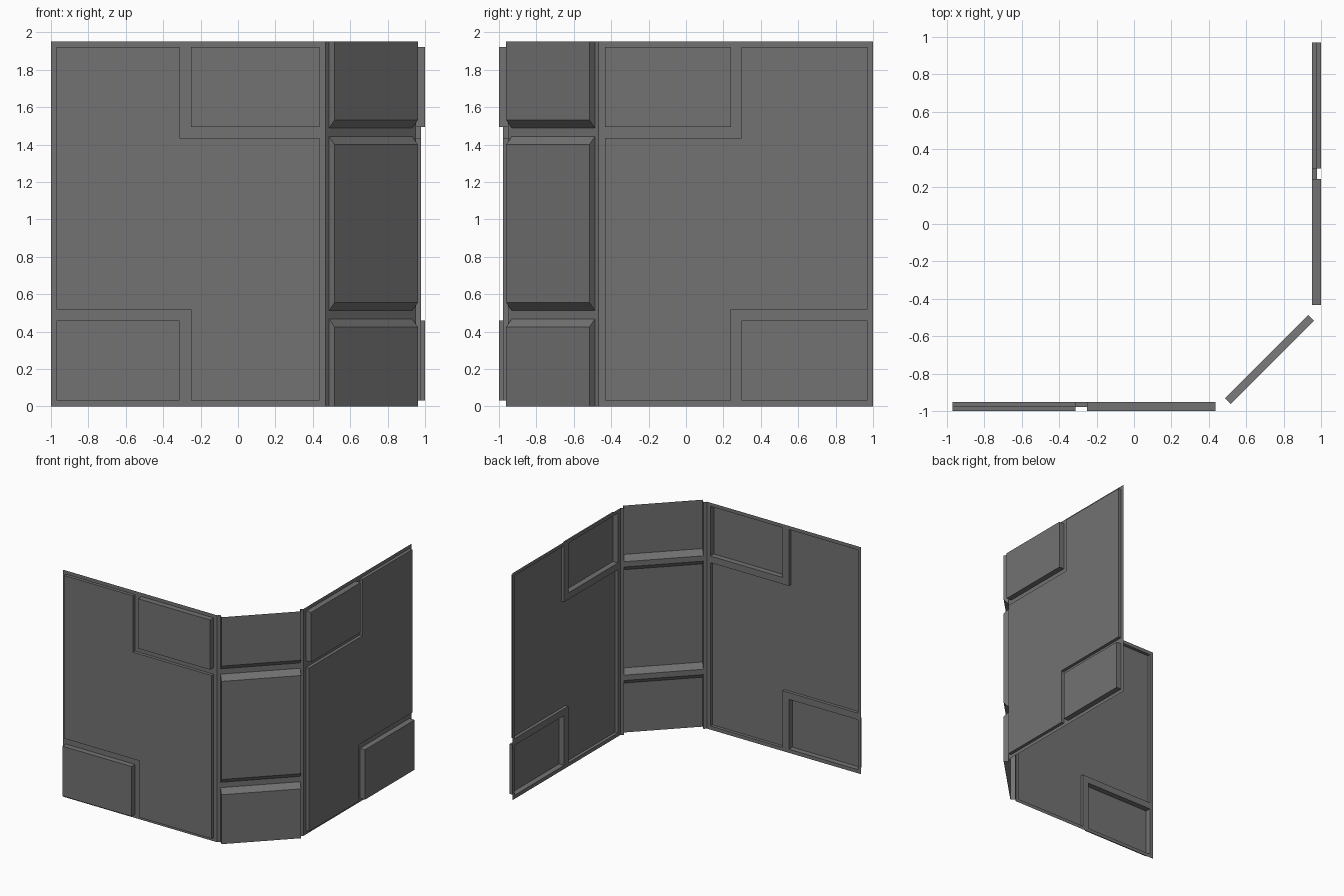
import bpy
from mathutils import Vector

if "Cube" in bpy.data.objects:
    bpy.data.objects.remove(bpy.data.objects["Cube"])

H = 1.952               # wall height
BASE = 0.952            # distance of the groove plane from the centre
LOW, HIGH = 0.027, 0.048  # relief of the large and small plates
END = 0.467             # where flat walls meet the diagonal

# Dark grey finish
dark_grey = bpy.data.materials.new("dark_grey")
dark_grey.diffuse_color = (0.17, 0.17, 0.17, 1)
dark_grey.use_nodes = True
dark_grey.node_tree.nodes["Principled BSDF"].inputs["Base Color"].default_value = dark_grey.diffuse_color


def make_object(name, faces):
    """Weld a list of polygons into one sheet object."""
    index, polys = {}, []
    for face in faces:
        ids = []
        for p in face:
            key = tuple(round(c, 5) for c in p)
            ids.append(index.setdefault(key, len(index)))
        polys.append(ids)
    mesh = bpy.data.meshes.new(name)
    mesh.from_pydata(list(index), [], polys)
    mesh.materials.append(dark_grey)
    obj = bpy.data.objects.new(name, mesh)
    bpy.context.collection.objects.link(obj)
    return obj


def relief_wall(name, us, zs, columns, place):
    """Stepped sheet: each grid cell sits at its own depth, joined by square walls."""
    faces = []
    for i, col in enumerate(columns):
        u0, u1 = us[i], us[i + 1]
        for j, d in enumerate(col):
            z0, z1 = zs[j], zs[j + 1]
            faces.append([place(u0, d, z0), place(u1, d, z0),
                          place(u1, d, z1), place(u0, d, z1)])
            if i + 1 < len(columns) and columns[i + 1][j] != d:
                e = columns[i + 1][j]
                faces.append([place(u1, d, z0), place(u1, e, z0),
                              place(u1, e, z1), place(u1, d, z1)])
            if j + 1 < len(col) and col[j + 1] != d:
                e = col[j + 1]
                faces.append([place(u0, d, z1), place(u1, d, z1),
                              place(u1, e, z1), place(u0, e, z1)])
    return make_object(name, faces)


# Flat walls: two stepped L-shaped plates with small raised corner plates
zs = [0, 0.031, 0.46, 0.518, 1.436, 1.493, 1.921, H]
rim = [0] * 7
outer = [0, HIGH, 0, LOW, LOW, LOW, 0]
middle = [0, 0, 0, LOW, 0, 0, 0]
inner = [0, LOW, LOW, LOW, 0, HIGH, 0]
columns = [rim, outer, middle, inner, rim]

relief_wall("front_wall", [-1, -0.97, -0.313, -0.252, 0.435, END], zs, columns,
            lambda u, d, z: Vector((u, -BASE - d, z)))
relief_wall("right_wall", [-END, -0.433, 0.24, 0.297, 0.971, 1], zs, columns[::-1],
            lambda u, d, z: Vector((BASE + d, u, z)))

# Diagonal corner: chamfered plates separated by horizontal grooves
R = 0.5 ** 0.5
length = (BASE - END) / R
D = 0.042
MARGIN = 0.028


def diagonal(u, d, z):
    return Vector((END + (u + d) * R, -BASE + (u - d) * R, z))


profile = [(0, D), (0.425, D), (0.467, 0), (0.513, 0), (0.556, D),
           (1.4, D), (1.443, 0), (1.489, 0), (1.532, D), (H, D)]
ua, ub = MARGIN, length - MARGIN
faces = []
for a, b in ((0, ua), (ub, length)):
    faces.append([diagonal(a, 0, 0), diagonal(b, 0, 0),
                  diagonal(b, 0, H), diagonal(a, 0, H)])
for (z0, d0), (z1, d1) in zip(profile, profile[1:]):
    faces.append([diagonal(ua, d0, z0), diagonal(ub, d0, z0),
                  diagonal(ub, d1, z1), diagonal(ua, d1, z1)])
# Plate side walls
for plate in (profile[0:3], profile[3:7], profile[7:10]):
    ring = list(plate)
    if ring[0][1]:
        ring.insert(0, (ring[0][0], 0))
    if ring[-1][1]:
        ring.append((ring[-1][0], 0))
    faces.append([diagonal(ua, d, z) for z, d in ring][::-1])
    faces.append([diagonal(ub, d, z) for z, d in ring])
make_object("corner_wall", faces)
